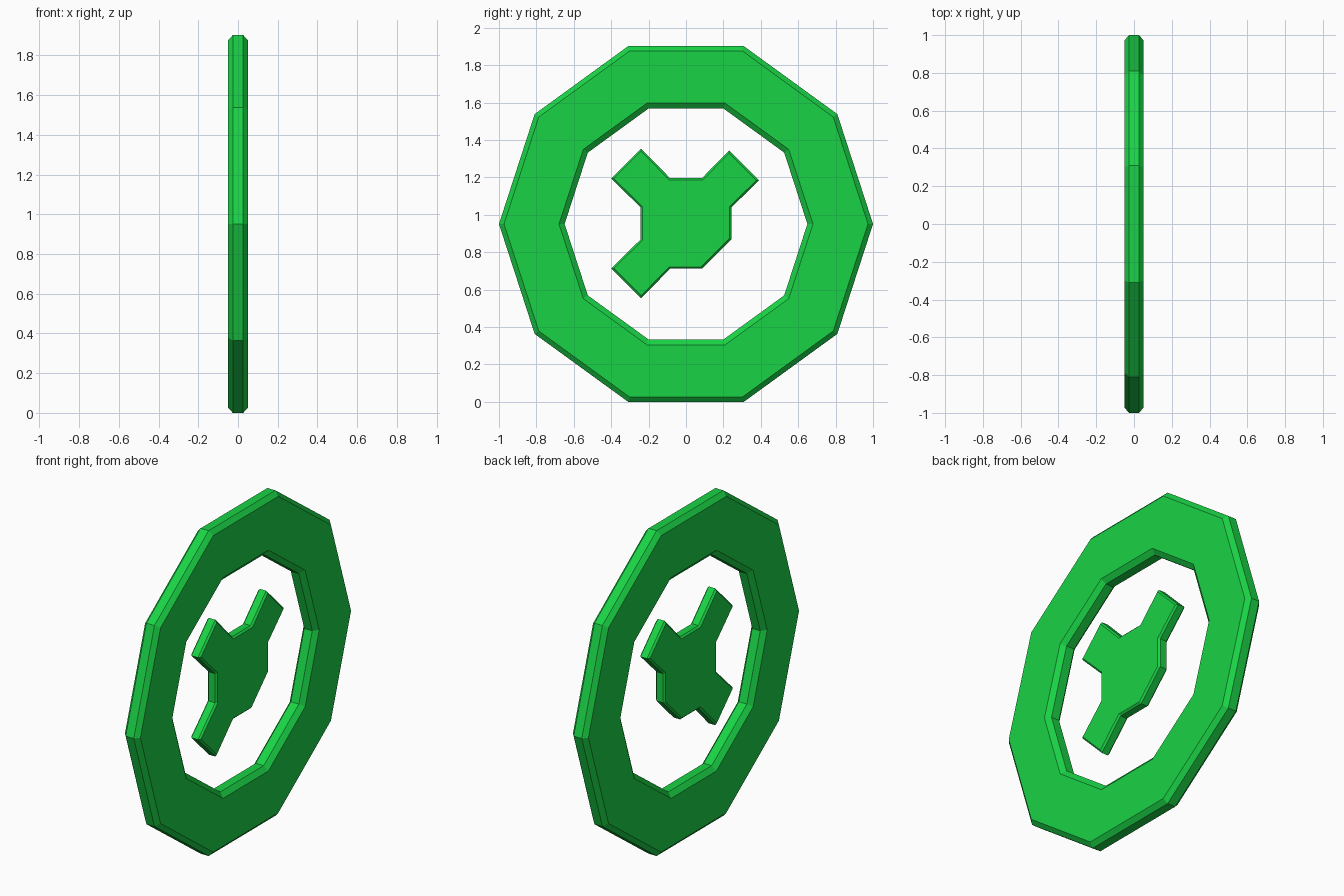
import bpy, bmesh
from math import cos, sin, pi

if "Cube" in bpy.data.objects:
    bpy.data.objects.remove(bpy.data.objects["Cube"])

CZ = 0.951  # centre height of the disc
mat = bpy.data.materials.new("green")
mat.diffuse_color = (0.01, 0.65, 0.06, 1)
mat.use_nodes = True
mat.node_tree.nodes["Principled BSDF"].inputs["Base Color"].default_value = mat.diffuse_color


def finish(name, bm):
    bmesh.ops.recalc_face_normals(bm, faces=bm.faces)
    mesh = bpy.data.meshes.new(name)
    bm.to_mesh(mesh)
    bm.free()
    mesh.materials.append(mat)
    obj = bpy.data.objects.new(name, mesh)
    bpy.context.collection.objects.link(obj)
    return obj


# Outer ring: chamfered cross-section (radius, x) swept round ten corners
SIDES = 10
profile = [(1.0, -0.026), (1.0, 0.026), (0.973, 0.05), (0.679, 0.05),
           (0.649, 0.026), (0.649, -0.026), (0.679, -0.05), (0.973, -0.05)]
bm = bmesh.new()
loops = []
for i in range(SIDES):
    a = 2 * pi * i / SIDES
    loops.append([bm.verts.new((x, r * cos(a), CZ + r * sin(a))) for r, x in profile])
n = len(profile)
for i in range(SIDES):
    p, q = loops[i], loops[(i + 1) % SIDES]
    for j in range(n):
        k = (j + 1) % n
        bm.faces.new((p[j], p[k], q[k], q[j]))
finish("outer_ring", bm)

# Centre emblem: octagonal body with three diagonal arms, quarter by quarter
quarters = [(1, 1, 0.39, 0.23), (-1, 1, 0.40, 0.24), (-1, -1, 0.40, 0.24), (1, -1, 0, 0)]
outline = []
for sy, sz, far, near in quarters:
    pts = [(0.242, 0.085)]
    if far:
        pts += [(far, near), (near, far)]
    pts.append((0.085, 0.242))
    if sy * sz < 0:
        pts.reverse()
    outline += [(sy * y, sz * z) for y, z in pts]

HALF = 0.031
bm = bmesh.new()
base = bm.faces.new([bm.verts.new((-HALF, y, CZ + 0.003 + z)) for y, z in outline])
ext = bmesh.ops.extrude_face_region(bm, geom=[base], use_keep_orig=True)
moved = [v for v in ext["geom"] if isinstance(v, bmesh.types.BMVert)]
bmesh.ops.translate(bm, verts=moved, vec=(2 * HALF, 0, 0))
bmesh.ops.recalc_face_normals(bm, faces=bm.faces)
# Chamfer the rims of both flat faces
rims = [e for e in bm.edges if abs(e.verts[0].co.x - e.verts[1].co.x) < 1e-5]
bmesh.ops.bevel(bm, geom=rims, offset=0.01, offset_type='OFFSET', segments=1,
                profile=0.5, affect='EDGES')
finish("centre_emblem", bm)
